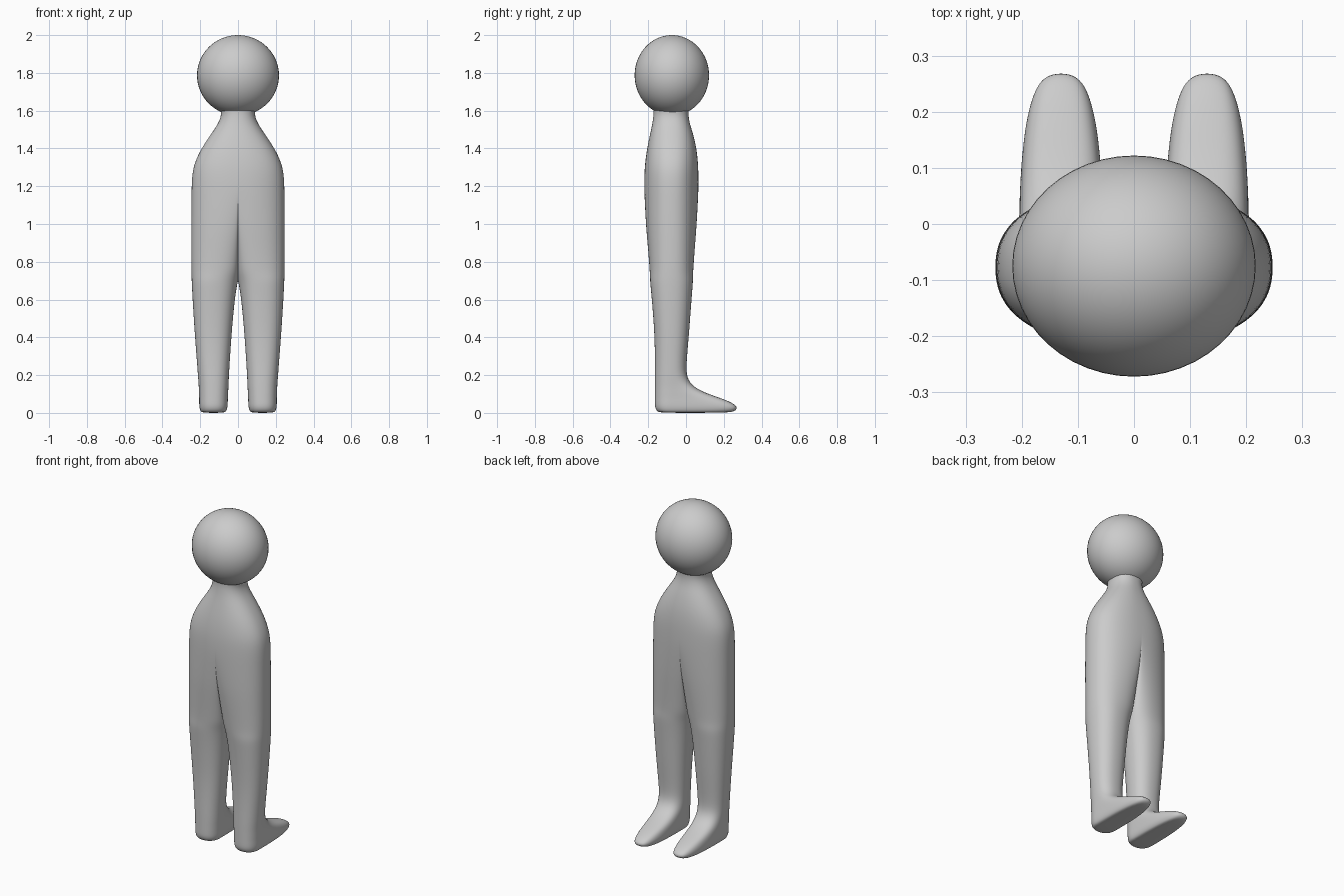
import bpy, bmesh, math

if "Cube" in bpy.data.objects:
    bpy.data.objects.remove(bpy.data.objects["Cube"])

grey = bpy.data.materials.new("light grey")
grey.diffuse_color = (0.6, 0.6, 0.6, 1)
grey.use_nodes = True
grey.node_tree.nodes["Principled BSDF"].inputs["Base Color"].default_value = grey.diffuse_color

# Half-body sections: height, inner x, outer x, back y, front y
LEG = [
    (0.0, 0.075, 0.185, -0.135, 0.22),
    (0.008, 0.062, 0.199, -0.155, 0.262),
    (0.03, 0.055, 0.205, -0.165, 0.277),
    (0.055, 0.054, 0.206, -0.166, 0.245),
    (0.08, 0.053, 0.206, -0.166, 0.18),
    (0.105, 0.052, 0.207, -0.166, 0.105),
    (0.14, 0.05, 0.208, -0.166, 0.035),
    (0.19, 0.048, 0.212, -0.166, 0.003),
    (0.26, 0.044, 0.217, -0.165, 0.002),
    (0.4, 0.035, 0.228, -0.166, 0.015),
    (0.55, 0.022, 0.238, -0.177, 0.026),
    (0.64, 0.011, 0.243, -0.185, 0.033),
    (0.7, 0.0, 0.246, -0.191, 0.038),
]
# Torso and neck sections: height, outer x, back y, front y
TORSO = [
    (0.74, 0.247, -0.195, 0.041), (0.8, 0.248, -0.2, 0.046),
    (0.9, 0.248, -0.209, 0.054), (1.0, 0.248, -0.217, 0.061),
    (1.15, 0.247, -0.221, 0.066), (1.25, 0.245, -0.221, 0.066),
    (1.32, 0.233, -0.217, 0.064), (1.4, 0.195, -0.206, 0.056),
    (1.48, 0.14, -0.189, 0.037), (1.53, 0.106, -0.178, 0.02),
    (1.57, 0.09, -0.172, 0.013), (1.6, 0.09, -0.17, 0.014),
    (1.65, 0.1, -0.175, 0.02),
]
SEG = 28
CY = -0.077


def spow(v, p):
    return math.copysign(abs(v) ** p, v) if abs(v) > 1e-9 else 0.0


def section(z, x0, x1, back, front):
    """Rounded leg section that opens into half a torso above the crotch."""
    blend = min(1, max(0, (z - 0.7) / 0.4)) ** 0.5
    pts = []
    for i in range(SEG + 1):
        t = -math.pi + 2 * math.pi * i / SEG
        s, c = math.sin(t), math.cos(t)
        n = 2.3
        if s > 0 and z < 0.19:                 # fuller toes
            n += 0.7 * min(1, (0.19 - z) / 0.1)
        fx = (1 + spow(c, 2 / n)) / 2
        side = -1 if i < SEG / 2 else 1
        leg_y = abs(spow(s, 2 / n))
        torso_y = max(0, 1 - fx ** 2.3) ** (1 / 2.3)
        reach = front - CY if side > 0 else CY - back
        y = CY + side * reach * (leg_y * (1 - blend) + torso_y * blend)
        x = x0 + (x1 - x0) * fx
        pts.append((0.0 if x < 1e-6 else x, y, z))
    return pts


def finish(name, bm):
    me = bpy.data.meshes.new(name)
    bm.to_mesh(me)
    bm.free()
    me.materials.append(grey)
    for p in me.polygons:
        p.use_smooth = True
    ob = bpy.data.objects.new(name, me)
    bpy.context.collection.objects.link(ob)
    return ob


# Body: legs, feet, torso and neck as one mirrored skin
bm = bmesh.new()
rows = LEG + [(z, 0.0, x, b, f) for z, x, b, f in TORSO]
rings = [[bm.verts.new(p) for p in section(*r)] for r in rows]
for lo, hi in zip(rings, rings[1:]):
    for j in range(SEG):
        bm.faces.new((lo[j], lo[j + 1], hi[j + 1], hi[j]))
bm.faces.new(list(reversed(rings[0][:SEG])))   # sole
bmesh.ops.remove_doubles(bm, verts=bm.verts, dist=1e-5)
body = finish("body", bm)
mirror = body.modifiers.new("mirror", 'MIRROR')
mirror.use_clip = True
mirror.merge_threshold = 0.0005
sub = body.modifiers.new("smooth", 'SUBSURF')
sub.levels = sub.render_levels = 2

# Head: slightly widened ball
bm = bmesh.new()
bmesh.ops.create_uvsphere(bm, u_segments=48, v_segments=32, radius=1)
for v in bm.verts:
    v.co = (v.co.x * 0.217, v.co.y * 0.197 - 0.075, v.co.z * 0.213 + 1.787)
finish("head", bm)
